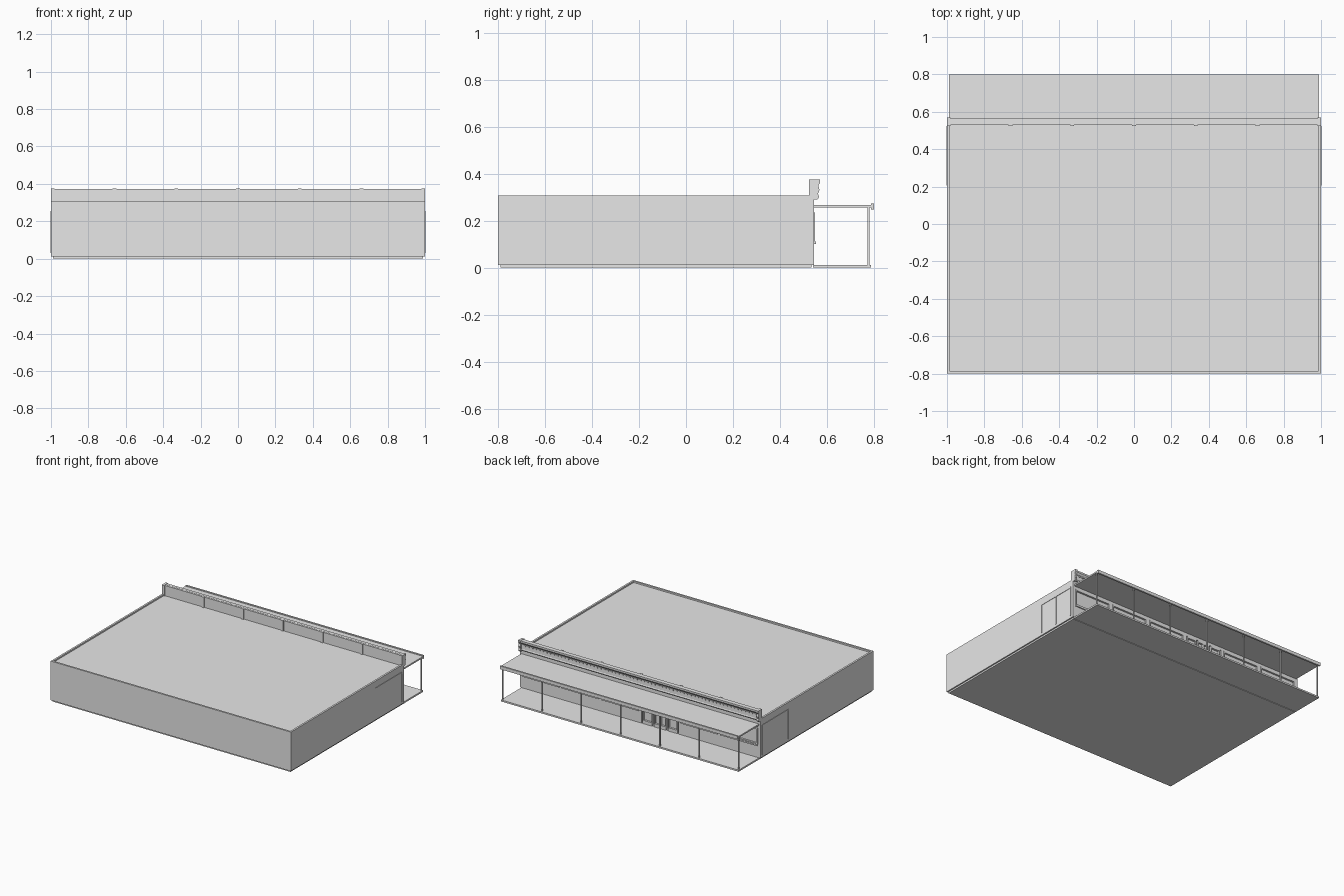
import bpy
import bmesh

cube = bpy.data.objects.get("Cube")
if cube:
    bpy.data.objects.remove(cube)

grey = bpy.data.materials.new("light_grey")
grey.use_nodes = True
COLOUR = (0.8, 0.8, 0.8, 1)
grey.diffuse_color = COLOUR
grey.node_tree.nodes["Principled BSDF"].inputs["Base Color"].default_value = COLOUR


def finish(name, bm):
    bmesh.ops.recalc_face_normals(bm, faces=bm.faces)
    mesh = bpy.data.meshes.new(name)
    bm.to_mesh(mesh)
    bm.free()
    mesh.materials.append(grey)
    obj = bpy.data.objects.new(name, mesh)
    bpy.context.collection.objects.link(obj)
    return obj


def add_box(bm, x0, x1, y0, y1, z0, z1):
    verts = bmesh.ops.create_cube(bm, size=1)["verts"]
    for v in verts:
        v.co.x = x1 if v.co.x > 0 else x0
        v.co.y = y1 if v.co.y > 0 else y0
        v.co.z = z1 if v.co.z > 0 else z0


def boxes(name, *dims):
    bm = bmesh.new()
    for d in dims:
        add_box(bm, *d)
    return finish(name, bm)


def extrude_x(name, profile, x0, x1):
    bm = bmesh.new()
    face = bm.faces.new([bm.verts.new((x0, y, z)) for y, z in profile])
    moved = bmesh.ops.extrude_face_region(bm, geom=[face])["geom"]
    for v in moved:
        if isinstance(v, bmesh.types.BMVert):
            v.co.x = x1
    return finish(name, bm)


BACK = 0.545     # shop front plane
BAY = 0.33
ROOF = 0.295
RIM = 0.306

# Foundation, porch floor and solid hall
boxes("foundation", (-0.99, 0.99, -0.79, 0.535, 0, 0.02))
boxes("porch_floor", (-0.99, 0.99, 0.54, 0.787, 0, 0.012))
boxes("hall", (-1, 1, -0.8, 0.53, 0.012, ROOF))
boxes("roof_rim",
      (-1, 1, -0.8, -0.786, ROOF, RIM),
      (-1, -0.986, -0.786, 0.53, ROOF, RIM),
      (0.986, 1, -0.786, 0.53, ROOF, RIM))

# Shop front wall: sill wall, header, piers and glazed openings
SILL, HEAD = 0.11, 0.235
boxes("shop_front_header", (-1, 1, 0.53, BACK, HEAD, 0.372))
for i in range(6):
    left = -0.99 + i * BAY
    right = left + BAY
    door_bay = i == 2
    if not door_bay:
        boxes("window_stall", (left, right, 0.53, BACK, 0.012, SILL))
        boxes("window_sill", (left + 0.012, right - 0.012, BACK, BACK + 0.008, SILL - 0.01, SILL))
        # Raised rim around the recessed pane
        a, b = left + 0.012, right - 0.012
        front = BACK + 0.004
        boxes("window_frame",
              (a, a + 0.01, 0.535, front, SILL, HEAD),
              (b - 0.01, b, 0.535, front, SILL, HEAD),
              (a, b, 0.535, front, HEAD - 0.01, HEAD),
              (a, b, 0.535, front, SILL, SILL + 0.008))
    else:
        # Double entrance with a side light each side
        for a, b in ((0.02, 0.1), (0.115, 0.165), (0.165, 0.215), (0.23, 0.31)):
            a, b = left + a, left + b
            low = 0.012
            boxes("entrance_frame",
                  (a, a + 0.007, 0.53, BACK, low, HEAD),
                  (b - 0.007, b, 0.53, BACK, low, HEAD),
                  (a, b, 0.53, BACK, low, low + 0.025),
                  (a, b, 0.53, BACK, HEAD - 0.012, HEAD))
for i in range(7):
    x = max(-0.99, min(0.99, -0.99 + i * BAY))
    boxes("shop_front_pier", (x - 0.01, x + 0.01, 0.53, BACK, 0.012, HEAD))
    # Ribs stiffening the rear of the parapet
    boxes("parapet_rib", (x - 0.01, x + 0.01, 0.523, 0.53, ROOF, 0.374))

# Cornice with stepped moulding, small blocks and end brackets
extrude_x("cornice", [
    (BACK - 0.002, 0.295), (0.554, 0.295), (0.557, 0.303), (0.553, 0.309),
    (0.552, 0.345), (0.559, 0.352), (0.565, 0.36), (0.565, 0.373),
    (BACK - 0.002, 0.373)], -0.985, 0.985)
blocks = boxes("cornice_blocks", (-0.975, -0.96, 0.55, 0.559, 0.334, 0.344))
repeat = blocks.modifiers.new("row", "ARRAY")
repeat.use_relative_offset = False
repeat.use_constant_offset = True
repeat.constant_offset_displace = (0.03, 0, 0)
repeat.count = 65
for x in (-1, 0.982):
    extrude_x("cornice_bracket", [
        (0.53, 0.29), (0.56, 0.29), (0.566, 0.3), (0.562, 0.315),
        (0.568, 0.33), (0.563, 0.35), (0.57, 0.36), (0.57, 0.375),
        (0.53, 0.375)], x, x + 0.018)

# Porch canopy with edge gutter, ledger and slim posts
boxes("canopy", (-0.99, 0.99, BACK - 0.003, 0.79, 0.256, 0.267))
boxes("canopy_gutter", (-0.99, 0.99, 0.787, 0.8, 0.248, 0.272))
for i in range(7):
    x = -0.982 + i * 1.964 / 6
    boxes("porch_post", (x - 0.004, x + 0.004, 0.772, 0.78, 0.01, 0.258))

# Framed double panel on each side wall
for s in (-1, 1):
    x0, x1 = sorted((s * 0.995, s * 1.0))
    out0, out1 = sorted((s * 0.998, s * 1.003))
    boxes("side_wall_end", (x0, x1, 0.528, BACK, 0.012, 0.3))
    boxes("side_panel_frame",
          (out0, out1, 0.205, 0.213, 0.03, 0.255),
          (out0, out1, 0.36, 0.366, 0.03, 0.255),
          (out0, out1, 0.515, 0.523, 0.03, 0.255),
          (out0, out1, 0.205, 0.523, 0.247, 0.255))
